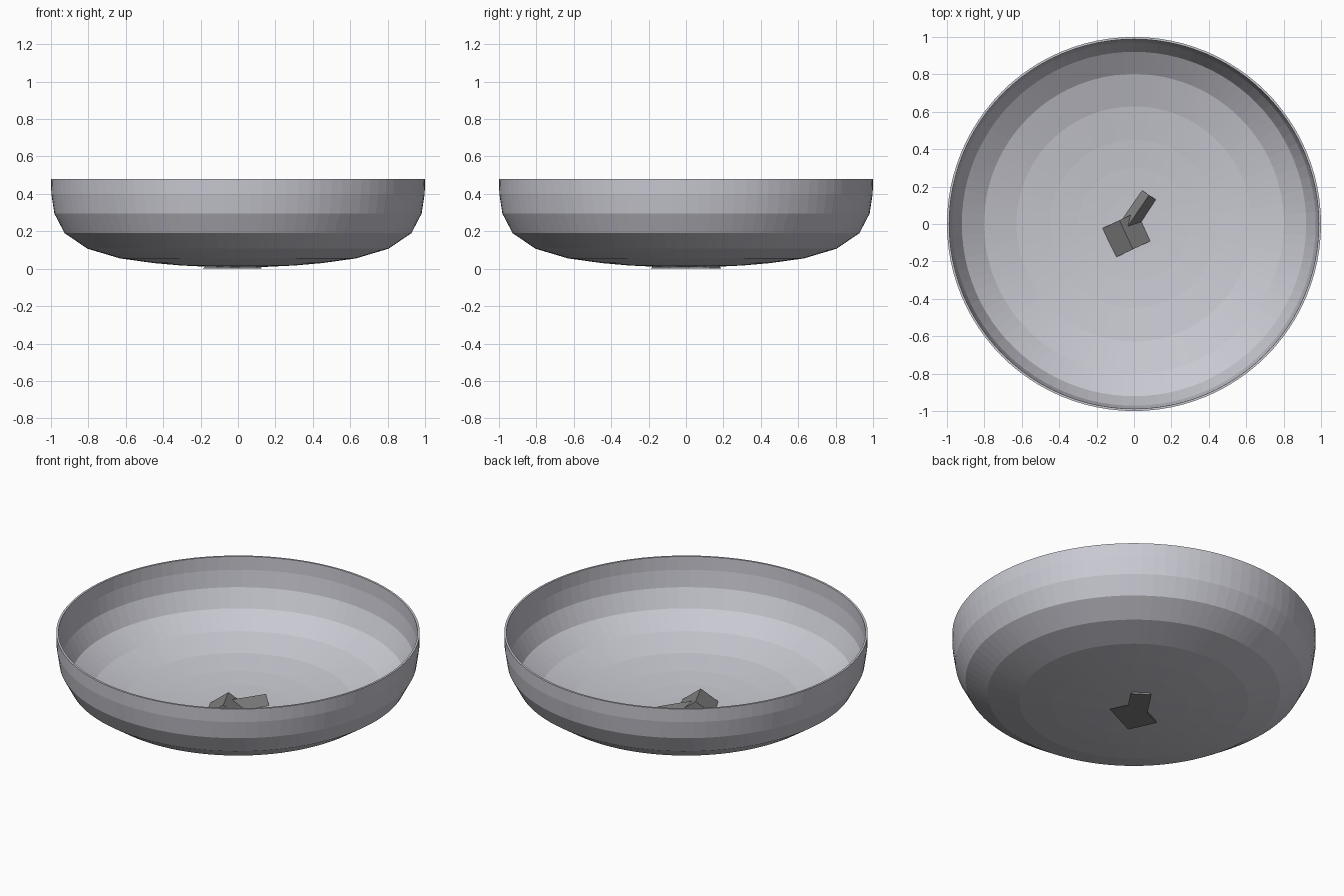
import bpy, bmesh, math
from mathutils import Vector

if "Cube" in bpy.data.objects:
    bpy.data.objects.remove(bpy.data.objects["Cube"])


def material(name, rgb):
    m = bpy.data.materials.new(name)
    m.diffuse_color = (*rgb, 1)
    m.use_nodes = True
    m.node_tree.nodes["Principled BSDF"].inputs["Base Color"].default_value = m.diffuse_color
    return m


SHELL = material("pale grey", (0.58, 0.58, 0.64))
DARK = material("dark grey", (0.21, 0.21, 0.21))


def finish(name, bm, mat):
    bmesh.ops.recalc_face_normals(bm, faces=bm.faces)
    mesh = bpy.data.meshes.new(name)
    bm.to_mesh(mesh)
    bm.free()
    mesh.materials.append(mat)
    obj = bpy.data.objects.new(name, mesh)
    bpy.context.collection.objects.link(obj)
    return obj


def lathe(name, profile, mat, segments=96):
    bm = bmesh.new()
    verts = [bm.verts.new((r, 0, z)) for r, z in profile]
    edges = [bm.edges.new(pair) for pair in zip(verts, verts[1:])]
    bmesh.ops.spin(bm, geom=verts + edges, cent=(0, 0, 0), axis=(0, 0, 1),
                   angle=math.tau, steps=segments, use_duplicate=False)
    bmesh.ops.remove_doubles(bm, verts=bm.verts, dist=0.0001)
    return finish(name, bm, mat)


def ridge_block(name, start, end, half_width, height, mat):
    """Triangular prism lying on the ground, ridge running start to end."""
    a, b = Vector((*start, 0)), Vector((*end, 0))
    side = (b - a).normalized().cross(Vector((0, 0, 1))) * half_width
    up = Vector((0, 0, height))
    bm = bmesh.new()
    near = [bm.verts.new(a + o) for o in (-side, side, up)]
    far = [bm.verts.new(b + o) for o in (-side, side, up)]
    bm.faces.new(near)
    bm.faces.new(far)
    for i in range(3):
        j = (i + 1) % 3
        bm.faces.new((near[i], near[j], far[j], far[i]))
    return finish(name, bm, mat)


# Thin bowl: outer profile up, inner profile back down
outer = [(0, 0.008), (0.15, 0.010), (0.30, 0.017), (0.45, 0.030), (0.63, 0.055),
         (0.805, 0.107), (0.927, 0.19), (0.982, 0.295), (0.998, 0.40), (1.0, 0.48)]
inner = [(max(0, r - 0.012 * min(1, r * z * 3)), z + (0.006 if z < 0.4 else 0))
         for r, z in reversed(outer)]
lathe("bowl", outer + inner, SHELL)

# Two crossed wedges in the middle, showing through the underside
ridge_block("large_wedge", (-0.078, 0.02), (-0.005, -0.135), 0.123, 0.088, DARK)
ridge_block("small_wedge", (-0.036, -0.018), (0.08, 0.155), 0.058, 0.068, DARK)
